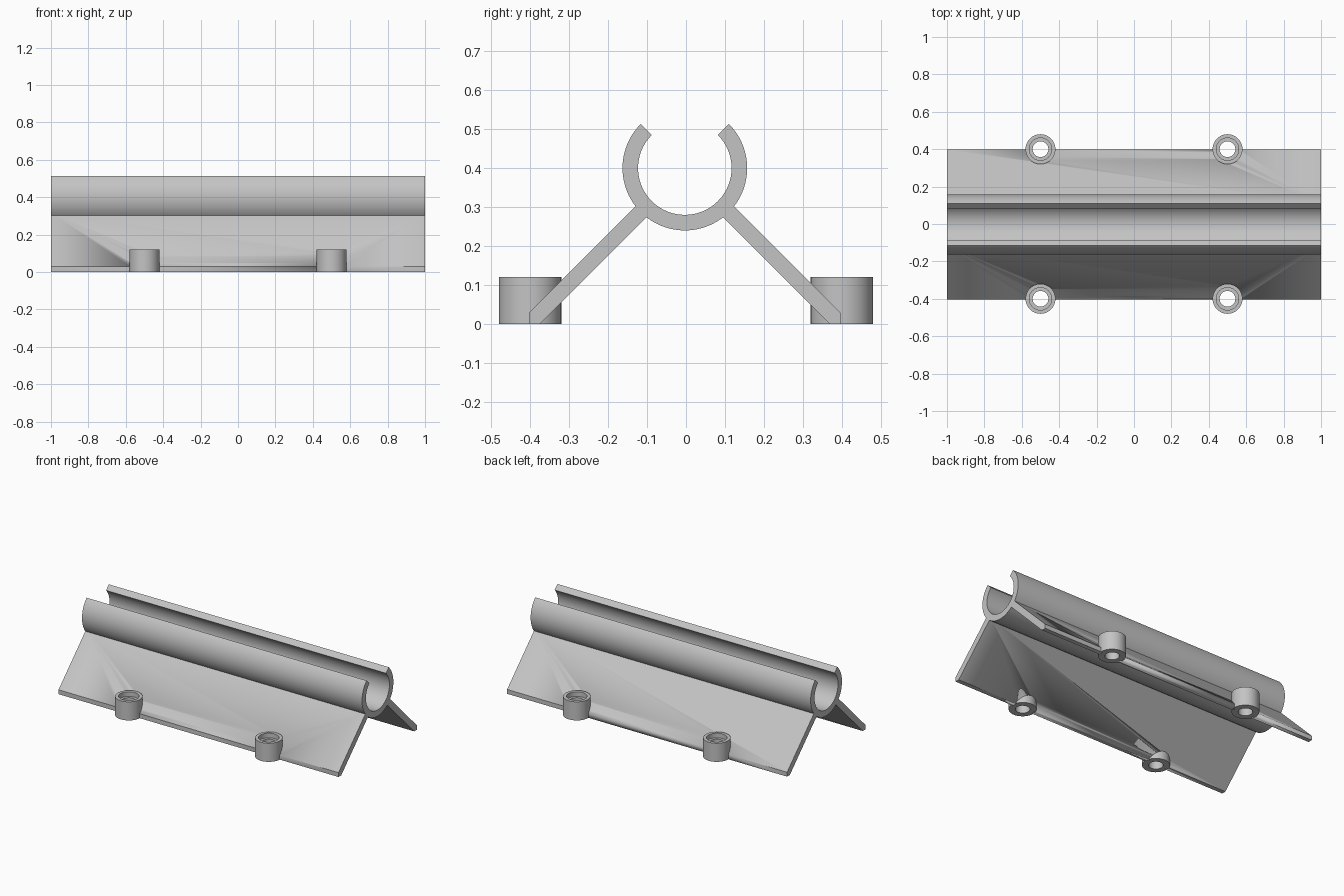
import bpy, bmesh, math

cube = bpy.data.objects.get("Cube")
if cube:
    bpy.data.objects.remove(cube, do_unlink=True)

# Main dimensions
HALF_LEN = 1.0
AXIS_Y, AXIS_Z = -0.003, 0.40
OUTER, INNER = 0.16, 0.12
BOSS_R, BORE_R, HEAD_R = 0.08, 0.042, 0.06
BOSS_H, HEAD_DEPTH = 0.12, 0.03

grey = bpy.data.materials.new("light_grey")
grey.use_nodes = True
grey.diffuse_color = (0.55, 0.55, 0.55, 1)
grey.node_tree.nodes["Principled BSDF"].inputs["Base Color"].default_value = grey.diffuse_color


def finish(name, bm):
    """Turn a bmesh into a shaded object."""
    bmesh.ops.recalc_face_normals(bm, faces=bm.faces)
    mesh = bpy.data.meshes.new(name)
    bm.to_mesh(mesh)
    bm.free()
    obj = bpy.data.objects.new(name, mesh)
    bpy.context.collection.objects.link(obj)
    mesh.materials.append(grey)
    bpy.ops.object.select_all(action="DESELECT")
    obj.select_set(True)
    bpy.context.view_layer.objects.active = obj
    bpy.ops.object.shade_smooth_by_angle(angle=math.radians(30))
    return obj


def extrude_x(name, outline):
    """Extrude a closed (y, z) outline along the full length."""
    bm = bmesh.new()
    face = bm.faces.new([bm.verts.new((-HALF_LEN, y, z)) for y, z in outline])
    geom = bmesh.ops.extrude_face_region(bm, geom=[face])["geom"]
    verts = [v for v in geom if isinstance(v, bmesh.types.BMVert)]
    bmesh.ops.translate(bm, verts=verts, vec=(2 * HALF_LEN, 0, 0))
    return finish(name, bm)


def revolve(name, profile, x, y, steps=48):
    """Spin a closed (radius, z) profile about a vertical axis."""
    bm = bmesh.new()
    rings = []
    for i in range(steps):
        a = math.tau * i / steps
        rings.append([bm.verts.new((x + r * math.cos(a), y + r * math.sin(a), z))
                      for r, z in profile])
    n = len(profile)
    for i in range(steps):
        p, q = rings[i], rings[(i + 1) % steps]
        for j in range(n):
            k = (j + 1) % n
            bm.faces.new((p[j], q[j], q[k], p[k]))
    return finish(name, bm)


def cylinder_cutter(name, x, y):
    bm = bmesh.new()
    bmesh.ops.create_cone(bm, cap_ends=True, segments=48, radius1=0.07,
                          radius2=0.07, depth=0.4)
    bmesh.ops.translate(bm, verts=bm.verts, vec=(x, y, 0.05))
    obj = finish(name, bm)
    obj.hide_render = True
    obj.hide_set(True)
    return obj


# Open tube clip: a three-quarter ring with the gap at the top
def arc(radius, steps=72):
    pts = []
    for i in range(steps + 1):
        a = math.radians(135 + 270 * i / steps)
        pts.append((AXIS_Y + radius * math.cos(a), AXIS_Z + radius * math.sin(a)))
    return pts


extrude_x("tube_clip", arc(OUTER) + arc(INNER)[::-1])

# Sloping legs with chamfered feet, and screw bosses along their lower edges
chamfer = 0.04 / math.sqrt(2)
top = 0.14 / math.sqrt(2)
half = 0.02 / math.sqrt(2)
leg_outline = [(0.4, 0), (0.4, chamfer),
               (top + half, AXIS_Z - top + half),
               (top - half, AXIS_Z - top - half),
               (0.4 - chamfer, 0)]
ledge = BOSS_H - HEAD_DEPTH
boss_profile = [(BORE_R, 0), (BOSS_R, 0), (BOSS_R, BOSS_H),
                (HEAD_R, BOSS_H), (HEAD_R, ledge), (BORE_R, ledge)]

for side, s in (("front", -1), ("back", 1)):
    leg = extrude_x(side + "_leg", [(AXIS_Y + s * y, z) for y, z in leg_outline])
    for end, x in (("right", -0.5), ("left", 0.5)):
        y = s * 0.4
        revolve(f"{side}_{end}_screw_boss", boss_profile, x, y)
        cut = leg.modifiers.new(end + "_bore", "BOOLEAN")
        cut.operation = "DIFFERENCE"
        cut.solver = "EXACT"
        cut.object = cylinder_cutter(f"{side}_{end}_bore_cutter", x, y)
